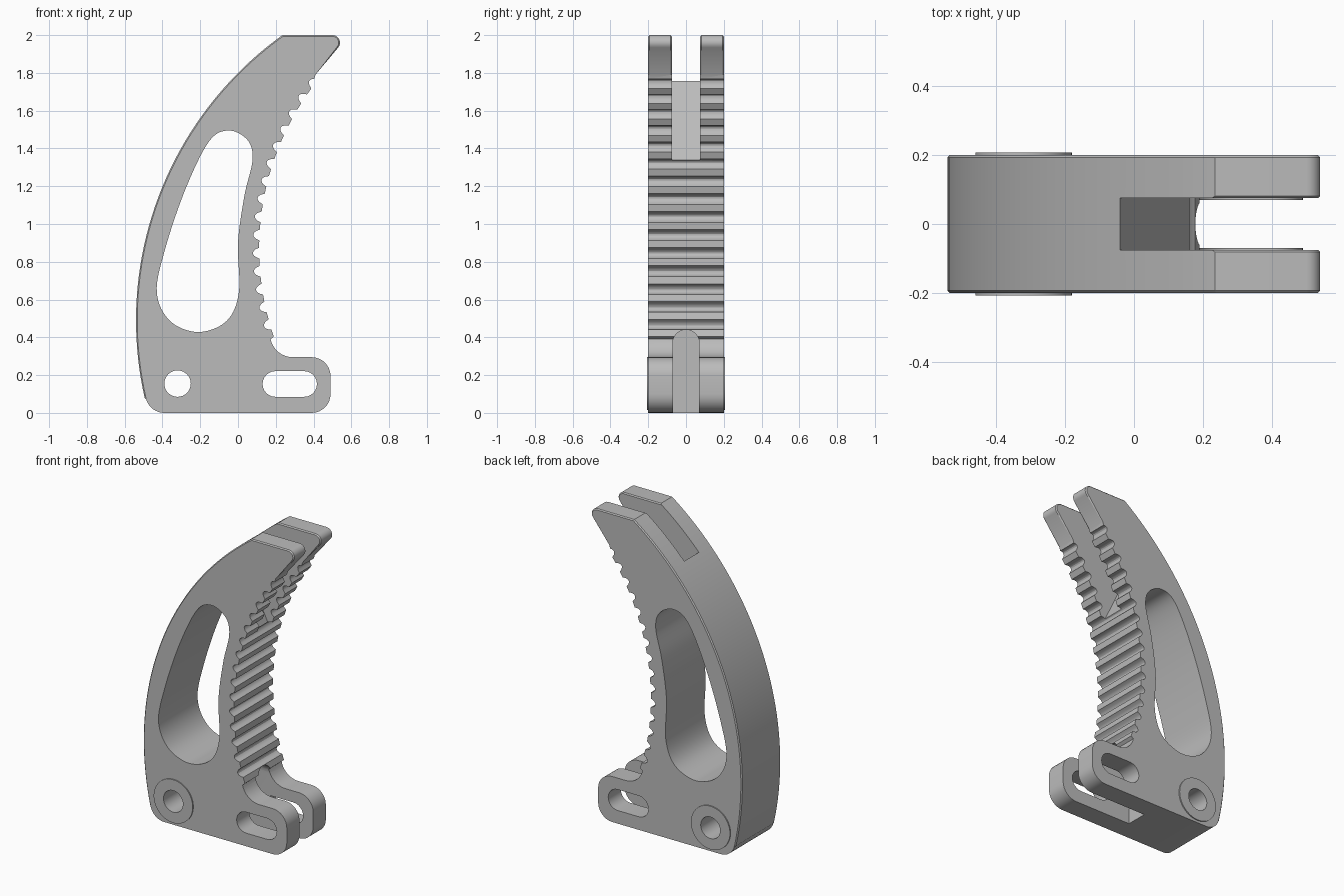
import bpy, bmesh, math
from math import sin, cos, pi, radians

old = bpy.data.objects.get("Cube")
if old:
    bpy.data.objects.remove(old, do_unlink=True)

grey = bpy.data.materials.new("plain grey")
grey.use_nodes = True
COLOUR = (0.5, 0.5, 0.5, 1)
grey.diffuse_color = COLOUR
grey.node_tree.nodes["Principled BSDF"].inputs["Base Color"].default_value = COLOUR

HALF = 0.2                                   # half thickness of the body
BACK = (1.318, 0.49, 1.858)                  # back arc: centre x, z, radius
JAW = (1.55, 0.87, 1.45)                     # toothed arc: centre x, z, radius


def arc(cx, cz, r, a0, a1, n):
    """Points on an arc, angles in degrees."""
    angles = [radians(a0 + (a1 - a0) * i / n) for i in range(n + 1)]
    return [(cx + r * cos(a), cz + r * sin(a)) for a in angles]


def spline(pts, n=8):
    """Closed smooth curve through a few points."""
    out = []
    for i in range(len(pts)):
        p0, p1, p2, p3 = (pts[(i + k) % len(pts)] for k in (-1, 0, 1, 2))
        for j in range(n):
            t = j / n
            out.append(tuple(0.5 * (2 * b + (c - a) * t + (2 * a - 5 * b + 4 * c - d) * t**2
                                    + (3 * b - a - 3 * c + d) * t**3)
                             for a, b, c, d in zip(p0, p1, p2, p3)))
    return out


def prism(name, pts, lo, hi, axis="y"):
    """Extrude a profile along y (profile in xz) or x (profile in yz)."""
    bm = bmesh.new()
    rings = [[bm.verts.new((a, t, b) if axis == "y" else (t, a, b)) for a, b in pts]
             for t in (lo, hi)]
    for ring in rings:
        bm.faces.new(ring)
    for i in range(len(pts)):
        j = (i + 1) % len(pts)
        bm.faces.new((rings[0][i], rings[0][j], rings[1][j], rings[1][i]))
    bmesh.ops.recalc_face_normals(bm, faces=bm.faces)
    mesh = bpy.data.meshes.new(name)
    bm.to_mesh(mesh)
    bm.free()
    mesh.materials.append(grey)
    obj = bpy.data.objects.new(name, mesh)
    bpy.context.collection.objects.link(obj)
    return obj


def combine(target, tool, operation="DIFFERENCE"):
    """Apply a boolean and remove the tool."""
    tool.hide_render = True
    mod = target.modifiers.new("cut", "BOOLEAN")
    mod.object, mod.operation, mod.solver = tool, operation, "EXACT"
    bpy.context.view_layer.objects.active = target
    bpy.ops.object.modifier_apply(modifier=mod.name)
    bpy.data.objects.remove(tool, do_unlink=True)


def chamfer(obj, offset, rule):
    """Chamfer side outline edges whose two ends both satisfy the rule."""
    bm = bmesh.new()
    bm.from_mesh(obj.data)
    edges = [e for e in bm.edges
             if abs(e.verts[0].co.y - e.verts[1].co.y) < 1e-4
             and all(rule(v.co) for v in e.verts)]
    bmesh.ops.bevel(bm, geom=edges, offset=offset, segments=1, affect="EDGES",
                    clamp_overlap=True)
    bm.to_mesh(obj.data)
    bm.free()


def teeth(count=15, a0=-0.33, a1=0.67):
    """Flat lands with round grooves between them along the jaw."""
    cx, cz, r = JAW
    step, out = (a1 - a0) / count, []
    for i in range(count):
        shape = [(0, 0)] + [(0.4 + 0.6 * k / 7, 0.033 * sin(pi * k / 7) ** 0.7)
                            for k in range(7)]
        for u, depth in shape:
            a, rad = a0 + (i + u) * step, r - 0.012 + depth
            out.append((cx - rad * cos(a), cz + rad * sin(a)))
    return out


# Side outline, from the bottom left corner round to the back arc
outline = arc(-0.39, 0.1, 0.1, 198, 270, 8)
outline += arc(0.39, 0.1, 0.1, 270, 360, 8)
outline += arc(0.39, 0.195, 0.1, 0, 90, 8)
outline += arc(0.29, 0.415, 0.12, 270, 192, 8)
outline += teeth()
outline += [(0.41, 1.79)] + arc(0.50, 1.96, 0.04, -40, 90, 8)
outline += arc(*BACK, 180 - 54.35, 180 + 12.75, 40)
body = prism("curved_jaw", outline, -HALF, HALF)

# Fork slot at the tip, ending in a sloping floor
combine(body, prism("tip_slot", [(-0.16, 2.01), (0.281, 1.085), (1, 1.085), (1, 2.2),
                                 (-0.16, 2.2)], -0.075, 0.075))

# Chamfers along the back and all round both fork tips
chamfer(body, 0.01, lambda c: abs(abs(c.y) - HALF) < 1e-4 and
        abs(math.hypot(c.x - BACK[0], c.z - BACK[1]) - BACK[2]) < 1e-3)
chamfer(body, 0.025, lambda c: c.z > 1.785 and c.x > 0.225 and
        min(abs(abs(c.y) - HALF), abs(abs(c.y) - 0.075)) < 1e-4)

# Arched slot between the two base lugs
arch = [(-0.07, -0.1), (0.07, -0.1)] + arc(0, 0.37, 0.07, 0, 180, 16)
combine(body, prism("lug_slot", arch, -0.02, 0.8, "x"))

# Large teardrop window
window = [(-0.21, 0.428), (-0.06, 0.487), (0.005, 0.64), (0.0, 0.9), (0.034, 1.15),
          (0.077, 1.34), (0.05, 1.445), (-0.05, 1.495), (-0.155, 1.435),
          (-0.28, 1.18), (-0.385, 0.87), (-0.43, 0.64), (-0.36, 0.487)]
combine(body, prism("window_cutter", spline(window), -0.5, 0.5))

# Pivot boss with its hole
combine(body, prism("pivot_boss", arc(-0.32, 0.155, 0.14, 0, 352.5, 47), -0.207, 0.207),
        "UNION")
combine(body, prism("pivot_hole", arc(-0.32, 0.155, 0.07, 0, 348.75, 31), -0.5, 0.5))

# Long adjustment hole through the lugs
long_hole = arc(0.35, 0.153, 0.068, -90, 90, 12) + arc(0.198, 0.153, 0.068, 90, 270, 12)
combine(body, prism("long_hole", long_hole, -0.5, 0.5))

bpy.ops.object.select_all(action="DESELECT")
body.select_set(True)
bpy.context.view_layer.objects.active = body
bpy.ops.object.shade_smooth_by_angle(angle=radians(25))
